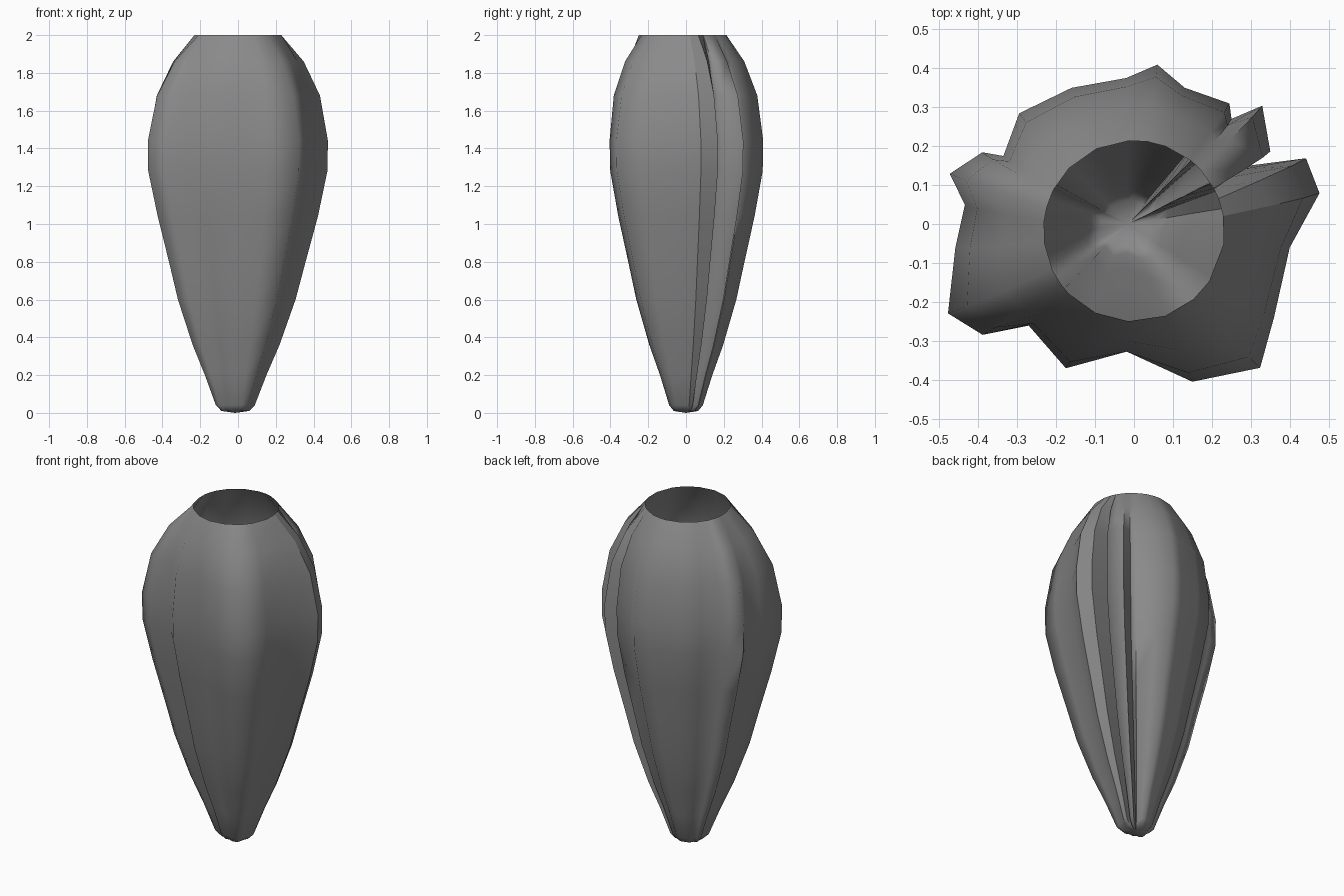
import bpy, bmesh, math
from mathutils import Vector

cube = bpy.data.objects.get("Cube")
if cube:
    bpy.data.objects.remove(cube)

# Plain grey material
grey = bpy.data.materials.new("mid_grey")
grey.use_nodes = True
colour = (0.255, 0.255, 0.255, 1)
grey.diffuse_color = colour
grey.node_tree.nodes["Principled BSDF"].inputs["Base Color"].default_value = colour

# Crumpled cross-section at the widest height
OUTLINE = [Vector(p) for p in (
    (.478, .08), (.443, .17), (.28, .148), (.35, .187), (.33, .305),
    (.25, .27), (.245, .31), (.13, .35), (.06, .41),
    (-.02, .375), (-.16, .35), (-.295, .285), (-.335, .175), (-.39, .185),
    (-.475, .13), (-.435, .05), (-.46, -.06), (-.48, -.23), (-.39, -.285),
    (-.27, -.26), (-.175, -.37), (-.02, -.325), (.15, -.405),
    (.325, -.37), (.36, -.24), (.4, -.06))]
PLEATS = (2, 5)      # folds that run deeper toward the tip
FLAP_EDGES = (0, 1)  # crisp edges of the flap beside the pleats

# Height, size of the cross-section, and how far it is rounded toward the rim
LEVELS = [(.01, .16, .2), (.04, .22, .1), (.2, .34, 0), (.36, .48, 0),
          (.6, .65, 0), (.8, .755, 0), (1.04, .885, 0), (1.28, .99, 0),
          (1.44, 1, .02), (1.68, .95, .22), (1.86, .81, .5), (2, .6, 1)]


def section_point(i, z, size, rounding):
    """Blend the crumpled outline into the round mouth."""
    p = OUTLINE[i]
    angle = math.atan2(p.y, p.x)
    mouth = Vector((math.cos(angle), math.sin(angle))) * .232
    mouth.y -= .018
    if rounding < 1:
        mouth *= size / .6
    depth = .5 * max(0, 1.1 - z) if i in PLEATS else 0
    drift = Vector((-.015 * max(0, 1 - z), 0))
    q = (p * size * (1 - depth)).lerp(mouth, rounding) + drift
    return (q.x, q.y, z)


# Open shell lofted through the levels
bm = bmesh.new()
n = len(OUTLINE)
rings = [[bm.verts.new(section_point(i, *level)) for i in range(n)]
         for level in LEVELS]
for low, high in zip(rings, rings[1:]):
    for i in range(n):
        j = (i + 1) % n
        bm.faces.new((low[i], low[j], high[j], high[i]))
    for i in FLAP_EDGES:
        bm.edges.get((low[i], high[i])).smooth = False

# Closed tip
tip = bm.verts.new((-.015, 0, 0))
for i in range(n):
    bm.faces.new((tip, rings[0][(i + 1) % n], rings[0][i]))

mesh = bpy.data.meshes.new("pleated_shell")
bm.to_mesh(mesh)
bm.free()
mesh.materials.append(grey)
shell = bpy.data.objects.new("pleated_shell", mesh)
bpy.context.collection.objects.link(shell)

# Smooth body with sharp pleat edges
bpy.ops.object.select_all(action='DESELECT')
shell.select_set(True)
bpy.context.view_layer.objects.active = shell
bpy.ops.object.shade_smooth_by_angle(angle=math.radians(82), keep_sharp_edges=True)
